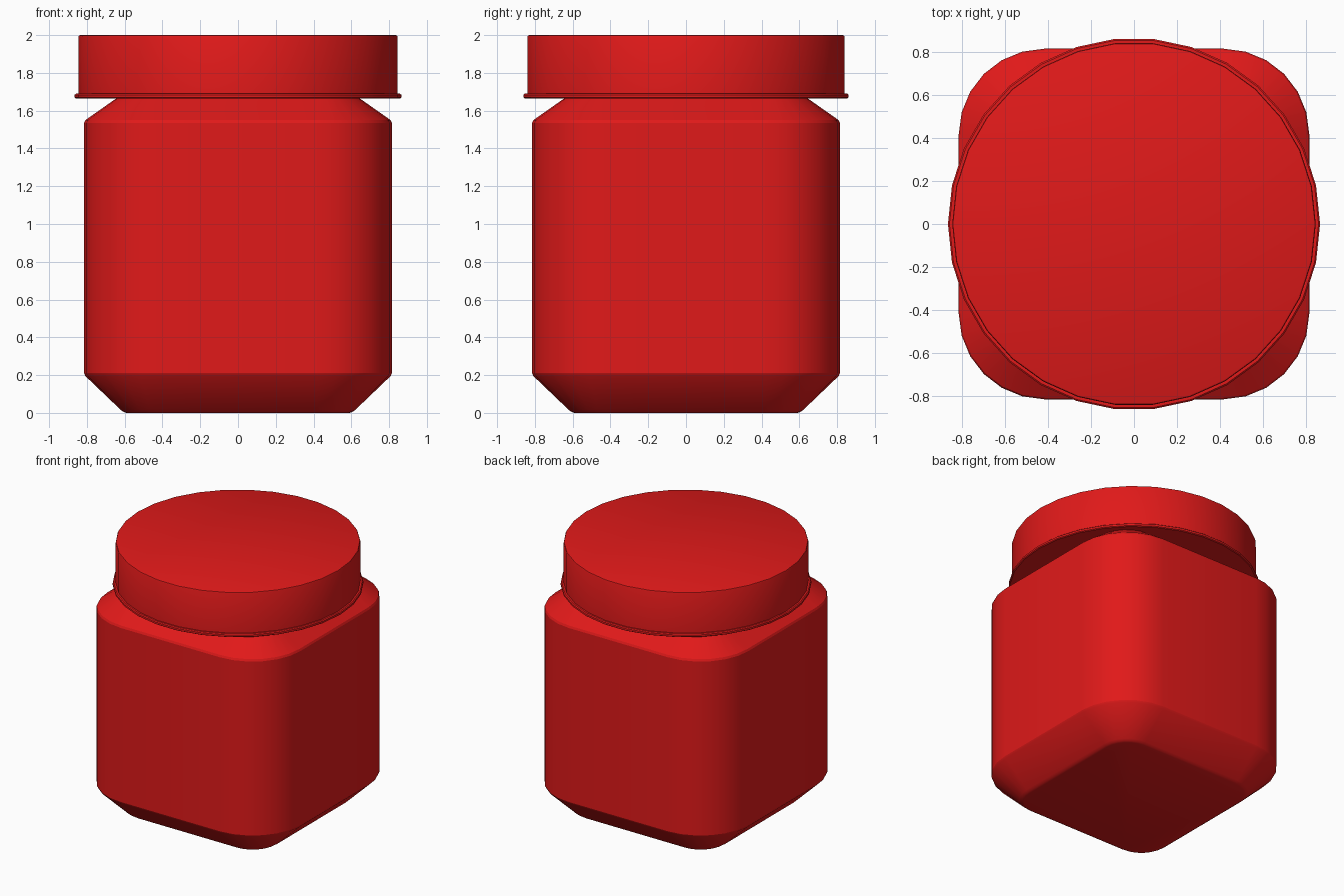
import bpy, bmesh
from math import sin, cos, pi

if "Cube" in bpy.data.objects:
    bpy.data.objects.remove(bpy.data.objects["Cube"])

red = bpy.data.materials.new("red_plastic")
red.diffuse_color = (0.75, 0.01, 0.01, 1)
red.use_nodes = True
red.node_tree.nodes["Principled BSDF"].inputs["Base Color"].default_value = red.diffuse_color


def rounded_square(half, radius, z, steps=6):
    c = half - radius
    pts = []
    for q, (sx, sy) in enumerate([(1, 1), (-1, 1), (-1, -1), (1, -1)]):
        for i in range(steps + 1):
            a = (q + i / steps) * pi / 2
            pts.append((sx * c + radius * cos(a), sy * c + radius * sin(a), z))
    return pts


def circle(radius, z, sides=30):
    return [(radius * cos(2 * pi * i / sides), radius * sin(2 * pi * i / sides), z)
            for i in range(sides)]


def loft(name, rings):
    """Skin a stack of equal rings and cap both ends."""
    bm = bmesh.new()
    loops = [[bm.verts.new(p) for p in ring] for ring in rings]
    n = len(loops[0])
    for a, b in zip(loops, loops[1:]):
        for i in range(n):
            j = (i + 1) % n
            bm.faces.new((a[i], a[j], b[j], b[i]))
    bm.faces.new(loops[0][::-1])
    bm.faces.new(loops[-1])
    mesh = bpy.data.meshes.new(name)
    bm.to_mesh(mesh)
    bm.free()
    obj = bpy.data.objects.new(name, mesh)
    bpy.context.collection.objects.link(obj)
    mesh.materials.append(red)
    bpy.ops.object.select_all(action='DESELECT')
    obj.select_set(True)
    bpy.context.view_layer.objects.active = obj
    bpy.ops.object.shade_smooth_by_angle(angle=0.42)
    return obj


# Jar body: rounded square with chamfered base and sloping shoulder
body_profile = [(0.59, 0.0), (0.605, 0.005), (0.62, 0.015), (0.808, 0.195),
                (0.815, 0.21), (0.815, 1.535), (0.808, 1.55), (0.64, 1.668)]
loft("jar_body", [rounded_square(h, 0.4 - (0.815 - h), z) for h, z in body_profile])

# Lid: thirty-sided cap with a thin flange at its lower rim
lid_profile = [(0.858, 1.665), (0.865, 1.67), (0.865, 1.684), (0.858, 1.69),
               (0.845, 1.69), (0.845, 1.99), (0.842, 1.997), (0.835, 2.0)]
loft("lid", [circle(r, z) for r, z in lid_profile])
